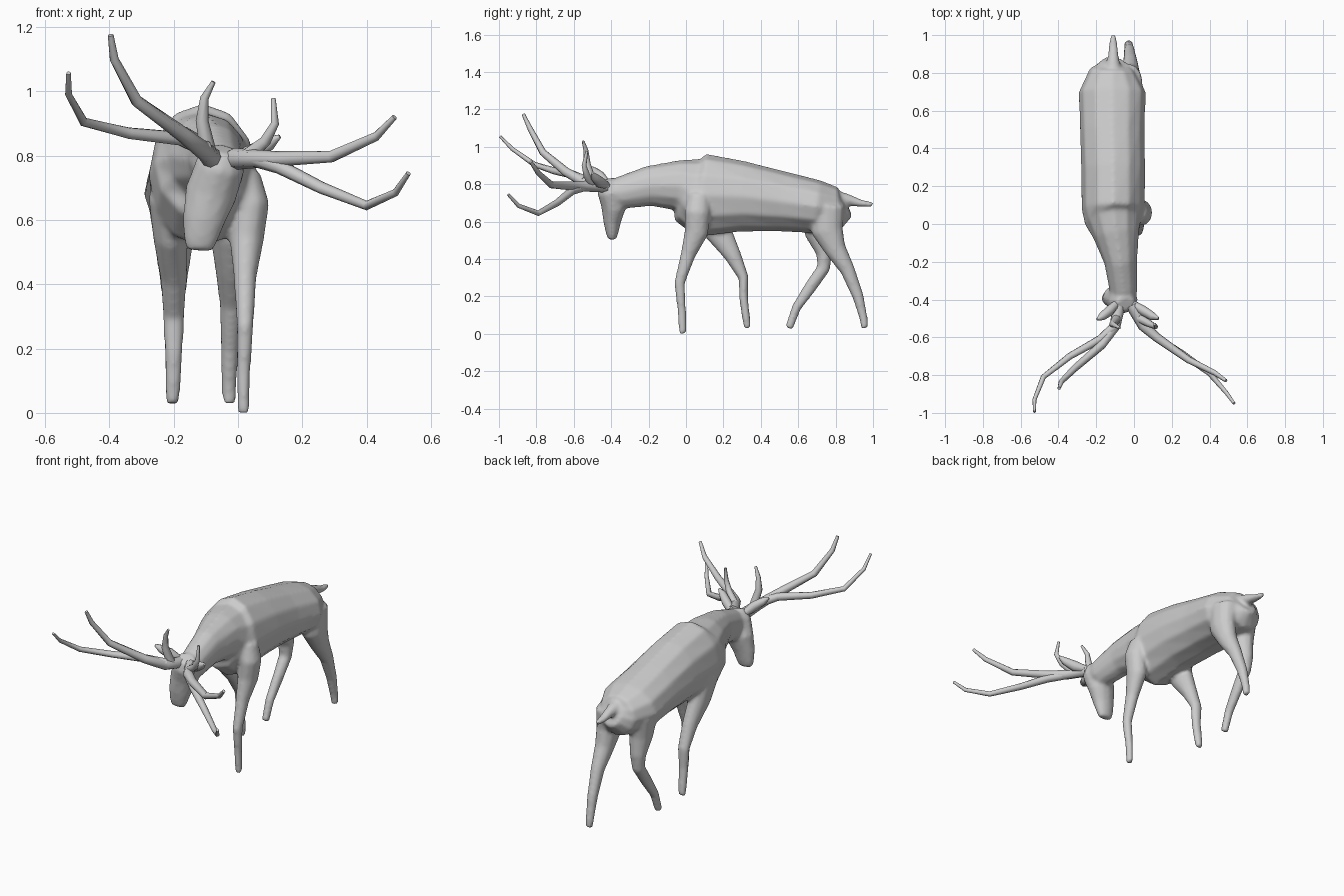
import bpy, bmesh
from math import sin, cos, tau
from mathutils import Vector


def loft(bm, sections, sides=12):
    """Closed tube through sections (x, y, z, half width, half depth)."""
    pts = [Vector(s[:3]) for s in sections]
    rings = []
    for i, s in enumerate(sections):
        t = (pts[min(i + 1, len(pts) - 1)] - pts[max(i - 1, 0)]).normalized()
        side = (Vector((1, 0, 0)) - t * t.x).normalized()
        up = t.cross(side)
        rings.append([bm.verts.new(pts[i] + side * s[3] * cos(tau * k / sides)
                                   + up * s[4] * sin(tau * k / sides))
                      for k in range(sides)])
    for a, b in zip(rings, rings[1:]):
        for k in range(sides):
            j = (k + 1) % sides
            bm.faces.new((a[k], a[j], b[j], b[k]))
    bm.faces.new(rings[0])
    bm.faces.new(rings[-1])


def build(name, lofts, sides=12, fuse=False):
    bm = bmesh.new()
    for s in lofts:
        loft(bm, s, sides)
    bmesh.ops.recalc_face_normals(bm, faces=bm.faces)
    me = bpy.data.meshes.new(name)
    bm.to_mesh(me)
    bm.free()
    ob = bpy.data.objects.new(name, me)
    bpy.context.collection.objects.link(ob)
    for p in me.polygons:
        p.use_smooth = len(p.vertices) == 4
    if fuse:
        r = ob.modifiers.new("fuse", 'REMESH')
        r.mode = 'VOXEL'
        r.voxel_size = 0.01
        r.use_smooth_shade = True
        s = ob.modifiers.new("soften", 'SMOOTH')
        s.factor = 0.5
        s.iterations = 8
    return ob


def tapered(points, r0, r1):
    """Round tube sections with radius falling from r0 to r1."""
    n = len(points) - 1
    return [(*p, r0 + (r1 - r0) * i / n, r0 + (r1 - r0) * i / n)
            for i, p in enumerate(points)]


# trunk and neck, rump to poll
trunk = [(-.11, .855, .69, .06, .07), (-.115, .82, .67, .12, .115),
         (-.115, .70, .68, .178, .143), (-.115, .50, .71, .172, .163),
         (-.11, .30, .735, .17, .19), (-.11, .08, .74, .168, .225),
         (-.11, .01, .77, .15, .18), (-.095, -.05, .795, .125, .135),
         (-.07, -.20, .79, .088, .108), (-.055, -.35, .755, .075, .088),
         (-.05, -.41, .76, .06, .06)]
# head, poll down to muzzle
head = [(-.045, -.425, .82, .05, .04), (-.055, -.405, .77, .078, .072),
        (-.085, -.385, .68, .082, .068), (-.107, -.395, .60, .067, .048),
        (-.117, -.395, .54, .055, .034), (-.12, -.395, .505, .042, .022)]
# tail
tail = [(-.11, .80, .72, .05, .05), (-.11, .87, .715, .032, .032),
        (-.11, .94, .697, .024, .019), (-.11, 1.0, .692, .018, .014)]
# walking legs, top to foot
front_right = [(.02, .07, .74, .05, .06), (.04, .06, .65, .058, .07),
               (.027, .055, .54, .054, .064), (.022, .01, .42, .036, .04),
               (.022, -.035, .27, .027, .029), (.017, -.022, .12, .022, .023),
               (.018, -.018, 0, .019, .02)]
front_left = [(-.22, .12, .68, .06, .09), (-.21, .17, .55, .055, .075),
              (-.20, .25, .42, .042, .046), (-.20, .308, .30, .034, .028),
              (-.20, .308, .19, .029, .024), (-.203, .322, .08, .025, .022),
              (-.203, .33, .03, .022, .019)]
hind_right = [(-.03, .75, .68, .075, .10), (-.022, .755, .55, .065, .085),
              (-.02, .80, .45, .052, .058), (-.02, .865, .34, .038, .04),
              (-.025, .92, .20, .029, .031), (-.028, .95, .08, .024, .022),
              (-.027, .955, .03, .022, .02)]
hind_left = [(-.20, .70, .65, .08, .10), (-.20, .71, .53, .062, .072),
             (-.20, .74, .43, .046, .044), (-.20, .735, .35, .036, .036),
             (-.20, .665, .25, .03, .034), (-.203, .59, .14, .025, .026),
             (-.203, .55, .03, .022, .022)]
build("deer_body", [trunk, head, tail, front_right, front_left,
                    hind_right, hind_left], fuse=True)

# ears
build("ear_right", [[(-.01, -.42, .79, .02, .02), (.05, -.46, .81, .026, .03),
                     (.10, -.49, .84, .022, .022), (.13, -.50, .86, .006, .008)]], 8)
build("ear_left", [[(-.09, -.42, .80, .02, .02), (-.13, -.46, .84, .026, .03),
                    (-.17, -.49, .87, .022, .022), (-.195, -.505, .89, .006, .008)]], 8)

# antlers: upper branch, lower branch and brow tine
base_r, base_l = (-.01, -.43, .79), (-.08, -.43, .79)
build("antler_right", [
    tapered([base_r, (.05, -.54, .79), (.12, -.60, .79), (.29, -.72, .797),
             (.43, -.79, .86), (.487, -.83, .92)], .034, .009),
    tapered([(.05, -.54, .79), (.13, -.61, .765), (.26, -.69, .70),
             (.40, -.79, .645), (.49, -.895, .685), (.53, -.95, .745)], .026, .008),
    tapered([(.03, -.50, .80), (.085, -.53, .845), (.115, -.545, .90),
             (.11, -.53, .978)], .024, .007)], 8)
build("antler_left", [
    tapered([base_l, (-.10, -.54, .81), (-.17, -.64, .865), (-.315, -.765, .97),
             (-.385, -.835, 1.10), (-.396, -.87, 1.175)], .034, .009),
    tapered([(-.10, -.54, .82), (-.18, -.61, .853), (-.34, -.70, .87),
             (-.48, -.81, .905), (-.527, -.93, .99), (-.527, -.995, 1.057)], .026, .007),
    tapered([(-.09, -.50, .80), (-.112, -.53, .91), (-.104, -.535, .98),
             (-.076, -.55, 1.03)], .026, .007)], 8)
